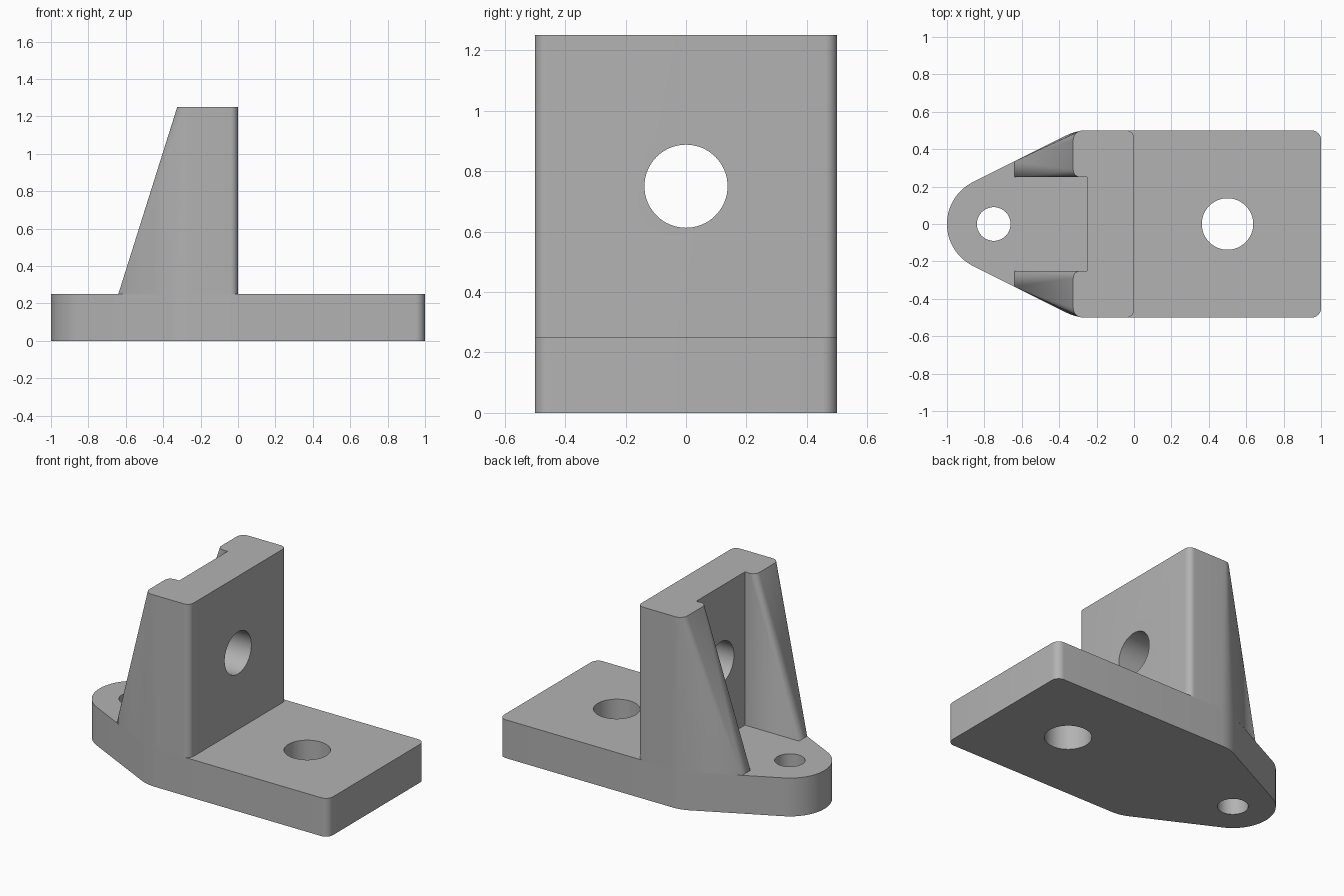
import bpy, bmesh
from math import sin, cos, radians, pi
from mathutils import Matrix

cube = bpy.data.objects.get("Cube")
if cube:
    bpy.data.objects.remove(cube, do_unlink=True)

grey = bpy.data.materials.new("machined grey")
grey.use_nodes = True
colour = (0.45, 0.45, 0.45, 1)
grey.diffuse_color = colour
grey.node_tree.nodes["Principled BSDF"].inputs["Base Color"].default_value = colour

PLATE_TOP, WALL_TOP = 0.25, 1.25


def arc(cx, cy, r, start, end, steps=8):
    angles = [radians(start + (end - start) * i / steps) for i in range(steps + 1)]
    return [(cx + r * cos(a), cy + r * sin(a)) for a in angles]


def add_object(name, bm):
    bmesh.ops.recalc_face_normals(bm, faces=bm.faces)
    mesh = bpy.data.meshes.new(name)
    bm.to_mesh(mesh)
    bm.free()
    mesh.materials.append(grey)
    obj = bpy.data.objects.new(name, mesh)
    bpy.context.collection.objects.link(obj)
    return obj


def prism(name, outline, bottom, top):
    bm = bmesh.new()
    face = bm.faces.new([bm.verts.new((x, y, bottom)) for x, y in outline])
    new = bmesh.ops.extrude_face_region(bm, geom=[face])["geom"]
    verts = [v for v in new if isinstance(v, bmesh.types.BMVert)]
    bmesh.ops.translate(bm, verts=verts, vec=(0, 0, top - bottom))
    return add_object(name, bm)


def drill(obj, centre, radius, axis="Z"):
    bm = bmesh.new()
    turn = Matrix.Rotation(pi / 2, 4, "Y") if axis == "X" else Matrix()
    bmesh.ops.create_cone(bm, cap_ends=True, segments=64, radius1=radius, radius2=radius,
                          depth=0.8, matrix=Matrix.Translation(centre) @ turn)
    cutter = add_object("drill_cutter", bm)
    cutter.hide_render = True
    mod = obj.modifiers.new("hole", "BOOLEAN")
    mod.operation, mod.solver, mod.object = "DIFFERENCE", "EXACT", cutter
    graph = bpy.context.evaluated_depsgraph_get()
    mesh = bpy.data.meshes.new_from_object(obj.evaluated_get(graph))
    obj.modifiers.clear()
    obj.data = mesh
    bpy.data.objects.remove(cutter, do_unlink=True)


# Base plate: rounded end, straight tapering sides, filleted square end
taper = 116.57
shoulder = arc(-0.25, 0.25, 0.25, 90, taper)
half = arc(0.95, 0.45, 0.05, 0, 90) + shoulder + arc(-0.75, 0, 0.25, taper, 180, 20)
outline = half + [(x, -y) for x, y in reversed(half[:-1])]
base_plate = prism("base_plate", outline, 0, PLATE_TOP)
drill(base_plate, (0.5, 0, 0.1), 0.1375)
drill(base_plate, (-0.75, 0, 0.1), 0.09)

# Upright wall with rounded vertical edges and a cross hole
half = arc(-0.04, 0.46, 0.04, 0, 90) + [(-0.25, 0.5)]
outline = half + [(x, -y) for x, y in reversed(half)]
upright = prism("upright_wall", outline, PLATE_TOP, WALL_TOP)
drill(upright, (-0.12, 0, 0.75), 0.1375, "X")

# Sloping side ribs: sharp at the foot, blending to rounded corners at the top
foot = shoulder + [(-0.64, 0.335), (-0.64, 0.25), (-0.25, 0.25)]
head = (arc(-0.275, 0.45, 0.05, 90, 180) + arc(-0.285, 0.29, 0.04, 180, 270)
        + [(-0.25, 0.25), (-0.25, 0.5)])
ribs = []
for name, side in (("left_rib", 1), ("right_rib", -1)):
    bm = bmesh.new()
    for ring, z in ((foot, PLATE_TOP), (head, WALL_TOP)):
        for x, y in ring:
            bm.verts.new((x, side * y, z))
    hull = bmesh.ops.convex_hull(bm, input=bm.verts)
    spare = {v for v in hull["geom_interior"] + hull["geom_unused"]
             if isinstance(v, bmesh.types.BMVert)}
    bmesh.ops.delete(bm, geom=list(spare), context="VERTS")
    bmesh.ops.dissolve_limit(bm, angle_limit=0.01, verts=bm.verts, edges=bm.edges)
    ribs.append(add_object(name, bm))

# Smooth the rounds, keep machined edges crisp
bpy.ops.object.select_all(action="DESELECT")
for obj in [base_plate, upright] + ribs:
    obj.select_set(True)
bpy.context.view_layer.objects.active = base_plate
bpy.ops.object.shade_smooth_by_angle(angle=radians(25))
